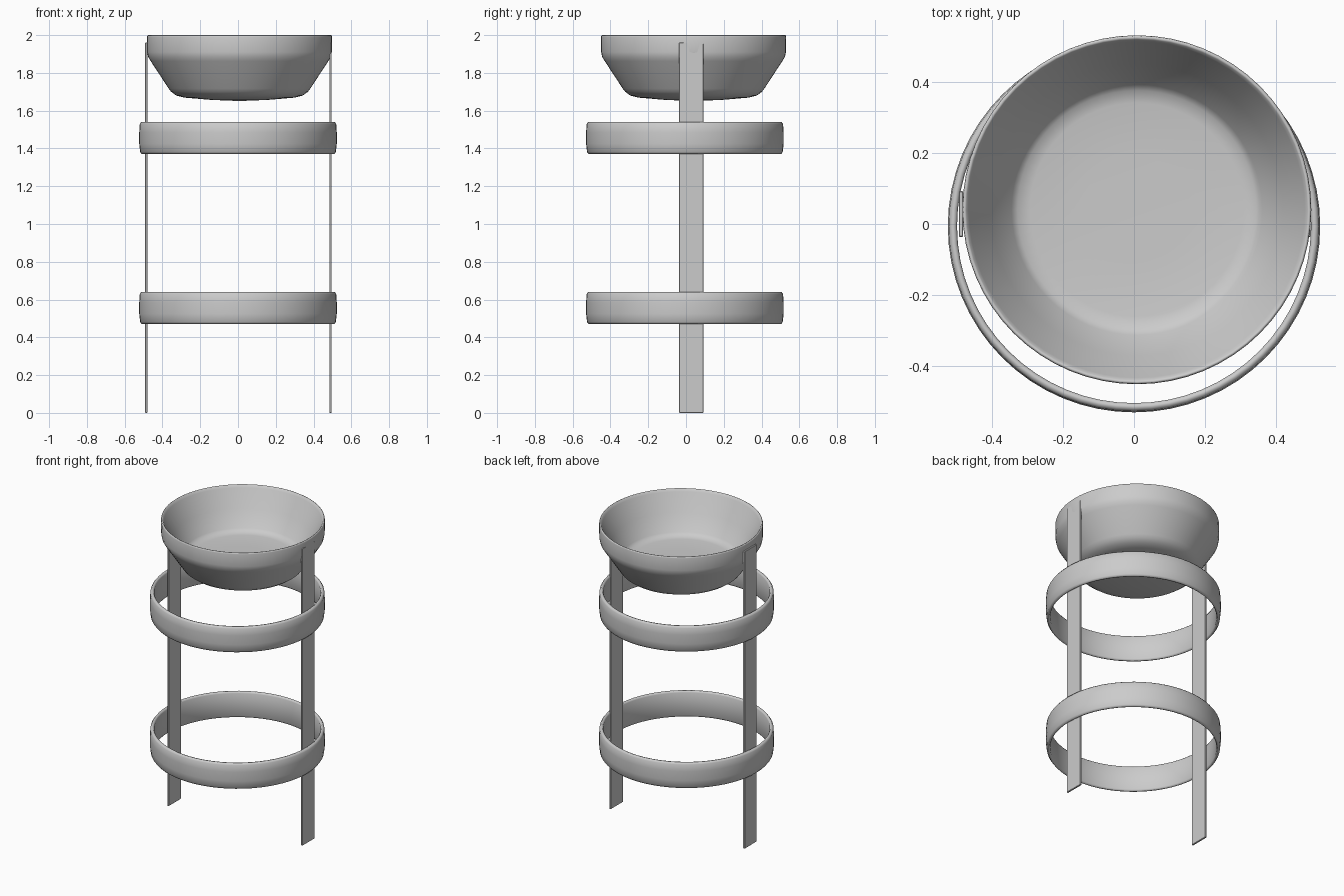
import bpy, bmesh, math

if "Cube" in bpy.data.objects:
    bpy.data.objects.remove(bpy.data.objects["Cube"])


def finish(name, bm, angle):
    bmesh.ops.remove_doubles(bm, verts=bm.verts, dist=1e-5)
    bmesh.ops.recalc_face_normals(bm, faces=bm.faces)
    mesh = bpy.data.meshes.new(name)
    bm.to_mesh(mesh)
    bm.free()
    ob = bpy.data.objects.new(name, mesh)
    bpy.context.collection.objects.link(ob)
    bpy.ops.object.select_all(action='DESELECT')
    ob.select_set(True)
    bpy.context.view_layer.objects.active = ob
    bpy.ops.object.shade_smooth_by_angle(angle=math.radians(angle))
    return ob


def lathe(name, profile, center, closed=False, steps=64):
    """Spin an (r, z) profile around the vertical axis."""
    bm = bmesh.new()
    vs = [bm.verts.new((r, 0, z)) for r, z in profile]
    pairs = list(zip(vs, vs[1:])) + ([(vs[-1], vs[0])] if closed else [])
    edges = [bm.edges.new(p) for p in pairs]
    bmesh.ops.spin(bm, geom=vs + edges, cent=(0, 0, 0), axis=(0, 0, 1),
                   angle=2 * math.pi, steps=steps)
    ob = finish(name, bm, 100)
    ob.location = center
    return ob


# Bowl: outer skin, soft rim, then the shallower inner skin
lathe("bowl", [
    (0, 1.651), (0.15, 1.657), (0.29, 1.669), (0.335, 1.680), (0.362, 1.70),
    (0.375, 1.717), (0.47, 1.862), (0.484, 1.885), (0.489, 1.91),
    (0.490, 1.99), (0.488, 1.998), (0.484, 2.0), (0.479, 1.997), (0.472, 1.983),
    (0.41, 1.875), (0.352, 1.772), (0.335, 1.756), (0.30, 1.75),
    (0.15, 1.746), (0, 1.745)], (0.008, 0.04, 0))

# Two rounded hoops
for name, z in (("upper_hoop", 1.455), ("lower_hoop", 0.555)):
    lathe(name, [
        (0.497, -0.075), (0.502, -0.084), (0.510, -0.085), (0.518, -0.074),
        (0.523, -0.03), (0.523, 0.03), (0.520, 0.074), (0.512, 0.085),
        (0.502, 0.084), (0.497, 0.075)], (0, -0.006, z), closed=True)

# Two flat uprights, the right one running up into the bowl wall
for name, x in (("left_leg", -0.486), ("right_leg", 0.490)):
    bm = bmesh.new()
    bmesh.ops.create_cube(bm, size=1)
    bmesh.ops.scale(bm, vec=(0.012, 0.128, 1.96), verts=bm.verts)
    bmesh.ops.bevel(bm, geom=bm.edges[:], offset=0.002, segments=1,
                    affect='EDGES')
    finish(name, bm, 30).location = (x, 0.028, 0.98)
